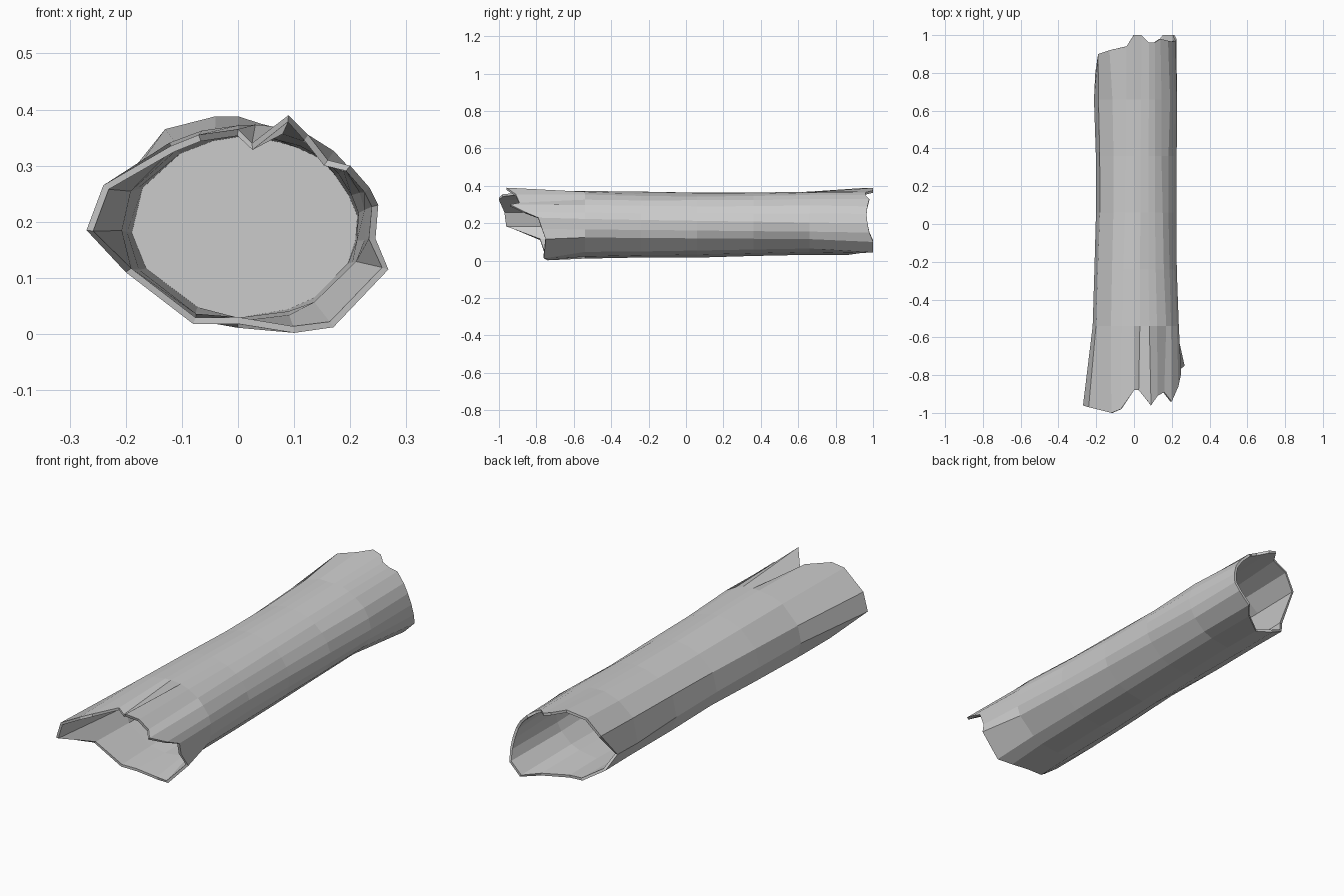
import bpy, bmesh, random
from mathutils import Vector

if "Cube" in bpy.data.objects:
    bpy.data.objects.remove(bpy.data.objects["Cube"])

random.seed(4)

# Broken rims (x, y, z), same order: left side, over the top, right side, underneath
FRONT = [(-.27, -.96, .185), (-.24, -.97, .265), (-.12, -1, .335), (-.07, -.98, .355),
         (0, -.88, .365), (.025, -.88, .34), (.09, -.96, .39), (.125, -.91, .355),
         (.16, -.89, .31), (.20, -.94, .30), (.235, -.86, .26), (.25, -.79, .23),
         (.245, -.77, .17), (.268, -.75, .115), (.17, -.76, .012), (.10, -.74, .002),
         (0, -.75, .018), (-.08, -.75, .018), (-.20, -.78, .11)]
BACK = [(-.205, .80, .17), (-.19, .90, .29), (-.13, .92, .365), (-.04, .94, .388),
        (0, 1, .388), (.04, 1, .375), (.08, .96, .365), (.11, .96, .35),
        (.14, .98, .33), (.18, .97, .29), (.205, .965, .25), (.22, .97, .20),
        (.225, .98, .15), (.215, 1, .10), (.16, 1, .045), (.10, .93, .04),
        (0, .86, .03), (-.08, .88, .045), (-.17, .84, .10)]
# Trunk sections: y, left, right, bottom, top
SECTIONS = [(-.54, -.222, .243, .012, .375), (-.24, -.213, .230, .015, .368),
            (.06, -.200, .226, .018, .364), (.36, -.206, .226, .024, .364),
            (.66, -.213, .226, .030, .371)]


def section_ring(y, left, right, bottom, top):
    """Oval section whose points follow the grain between the two rims."""
    cx, cz = (left + right) / 2, (bottom + top) / 2
    a, b = (right - left) / 2, (top - bottom) / 2
    t = (y + .9) / 1.8
    ring = []
    for f, k in zip(FRONT, BACK):
        p = Vector(f).lerp(Vector(k), t)
        d = Vector(((p.x - cx) / a, (p.z - cz) / b)).normalized()
        r = 1 + random.uniform(-.02, .012)
        ring.append((cx + a * d.x * r, y, cz + b * d.y * r))
    return ring


def add_object(name, bm):
    bmesh.ops.recalc_face_normals(bm, faces=bm.faces)
    mesh = bpy.data.meshes.new(name)
    bm.to_mesh(mesh)
    bm.free()
    obj = bpy.data.objects.new(name, mesh)
    bpy.context.collection.objects.link(obj)
    return obj


# Hollow trunk: faceted shell skinned through the rims and sections
rings = [FRONT] + [section_ring(*s) for s in SECTIONS] + [BACK]
bm = bmesh.new()
loops = [[bm.verts.new(p) for p in ring] for ring in rings]
n = len(FRONT)
for lower, upper in zip(loops, loops[1:]):
    for i in range(n):
        j = (i + 1) % n
        bm.faces.new((lower[i], lower[j], upper[j], upper[i]))
# make the skin face away from the trunk axis
bm.normal_update()
outward = sum(f.normal.dot(f.calc_center_median() - Vector((.01, f.calc_center_median().y, .19)))
              for f in bm.faces)
trunk = add_object("hollow_trunk", bm)
wall = trunk.modifiers.new("bark_thickness", 'SOLIDIFY')
wall.thickness = .012
wall.offset = -1

# Inner wall blocking the hollow at its narrowest section
bm = bmesh.new()
centre = Vector((.013, .06, .19))
bm.faces.new([bm.verts.new(centre.lerp(Vector(p), .97)) for p in rings[3]])
add_object("inner_wall", bm)
